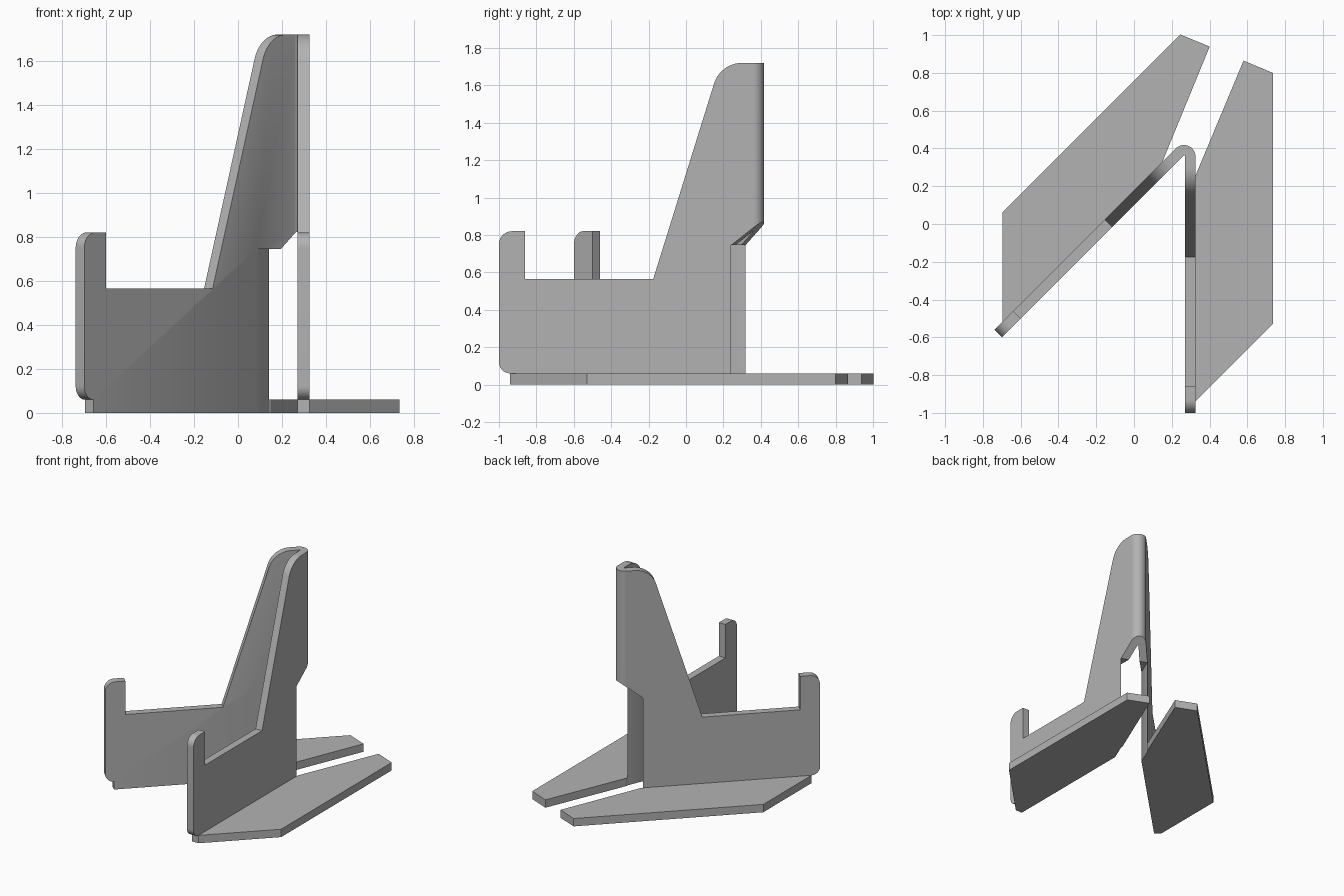
import bpy, bmesh, math
from mathutils import Vector, Matrix

if "Cube" in bpy.data.objects:
    bpy.data.objects.remove(bpy.data.objects["Cube"])

# Shared dimensions
INNER, OUTER = 0.27, 0.325          # sheet faces of the straight wall
TOP, BASE = 1.72, 0.06              # sheet height, foot thickness
R = 0.06                            # outer bend radius
C = Vector((OUTER - R, 0.358, 0))   # bend axis
A = math.radians(22.5)
N = Vector((math.cos(A), -math.sin(A), 0))   # across the symmetry plane
D = Vector((math.sin(A), math.cos(A), 0))    # along it, to the back
MIRROR = (Matrix.Translation(C) @ Matrix.Scale(-1, 4, N)
          @ Matrix.Translation(-C))

grey = bpy.data.materials.new("plain grey")
grey.use_nodes = True
COLOUR = (0.45, 0.45, 0.45, 1)
grey.diffuse_color = COLOUR
grey.node_tree.nodes["Principled BSDF"].inputs["Base Color"].default_value = COLOUR


def arc(cx, cy, r, start, end, steps=12):
    angles = [math.radians(start + (end - start) * i / steps) for i in range(steps + 1)]
    return [(cx + r * math.cos(a), cy + r * math.sin(a)) for a in angles]


def prism(name, points, sweep, matrix=None):
    """Extrude a flat outline of 3D points along a vector."""
    bm = bmesh.new()
    face = bm.faces.new([bm.verts.new(p) for p in points])
    out = bmesh.ops.extrude_face_region(bm, geom=[face])
    moved = [v for v in out["geom"] if isinstance(v, bmesh.types.BMVert)]
    bmesh.ops.translate(bm, verts=moved, vec=sweep)
    if matrix:
        bm.transform(matrix)
    bmesh.ops.recalc_face_normals(bm, faces=bm.faces)
    mesh = bpy.data.meshes.new(name)
    bm.to_mesh(mesh)
    bm.free()
    mesh.materials.append(grey)
    obj = bpy.data.objects.new(name, mesh)
    bpy.context.collection.objects.link(obj)
    return obj


def activate(obj):
    bpy.ops.object.select_all(action="DESELECT")
    obj.select_set(True)
    bpy.context.view_layer.objects.active = obj


# Slot through the corner, with a roof that climbs to the back
slot_outline = [(-0.5, -0.1), (0.2, -0.1), (0.2, 0.99), (-0.085, 0.745), (-0.5, 0.745)]
slot = prism("slot_cutter",
             [C + D * e - N * 0.1 + Vector((0, 0, z)) for e, z in slot_outline], N * 0.2)
slot.hide_render = True

# Side profile of a wall: foot edge, front hook, low rail, tall fin
wall_outline = ([(C.y, 0), (-0.94, 0)]
                + arc(-0.94, 0.12, 0.06, 270, 180)
                + arc(-0.93, 0.75, 0.07, 180, 90)
                + [(-0.86, 0.82), (-0.86, 0.565), (-0.175, 0.565)]
                + arc(0.30, TOP - 0.157, 0.157, 162.9, 90)
                + [(C.y, TOP)])

# Plan of a foot plate, beside the wall
foot_outline = [(OUTER, -0.94), (0.735, -0.53), (0.735, 0.80), (0.58, 0.865), (OUTER, 0.255)]

sheet = []
for side, matrix in (("left", None), ("right", MIRROR)):
    sheet.append(prism(side + "_wall", [(INNER, y, z) for y, z in wall_outline],
                       Vector((OUTER - INNER, 0, 0)), matrix))
    prism(side + "_foot_plate", [(x, y, 0) for x, y in foot_outline],
          Vector((0, 0, BASE)), matrix)

# Rounded corner joining the two walls
bend_outline = (arc(C.x, C.y, R, 0, 135, 20)
                + arc(C.x, C.y, R - (OUTER - INNER), 135, 0, 6))
sheet.append(prism("corner_bend", [(x, y, 0) for x, y in bend_outline], Vector((0, 0, TOP))))

# Cut the slot and smooth the rounded edges
for obj in sheet:
    activate(obj)
    cut = obj.modifiers.new("slot", "BOOLEAN")
    cut.operation, cut.solver, cut.object = "DIFFERENCE", "EXACT", slot
    bpy.ops.object.modifier_apply(modifier=cut.name)
    bpy.ops.object.shade_smooth_by_angle(angle=math.radians(30))

bpy.data.objects.remove(slot)
